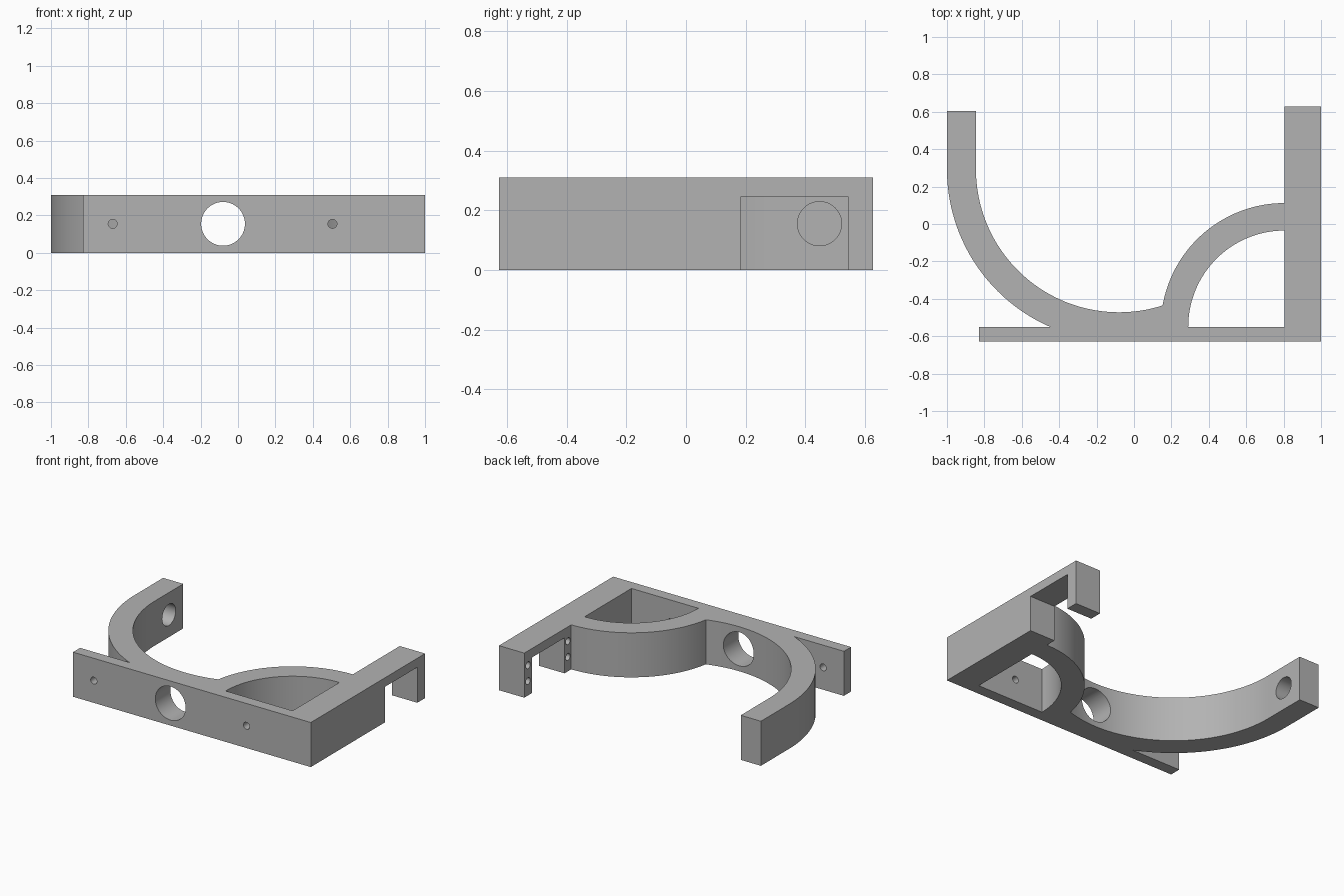
import bpy, bmesh, math
from mathutils import Matrix, Vector

if "Cube" in bpy.data.objects:
    bpy.data.objects.remove(bpy.data.objects["Cube"])

H = 0.31                       # bracket height
FRONT, BACK = -0.628, 0.628    # depth limits
WALL = -0.55                   # rear face of the front plate
BIG, R_IN, R_OUT = Vector((-0.08, 0.293)), 0.765, 0.92      # large curved arm
SMALL, S_IN, S_OUT = Vector((0.805, -0.55)), 0.515, 0.662   # small curved rib
ARM_X = 0.805                  # inner face of the right arm

grey = bpy.data.materials.new("plain grey")
grey.diffuse_color = (0.45, 0.45, 0.45, 1)
grey.use_nodes = True
grey.node_tree.nodes["Principled BSDF"].inputs["Base Color"].default_value = grey.diffuse_color


def arc(centre, r, a0, a1, n):
    """Points along an arc, angles in radians."""
    return [(centre.x + r * math.cos(a0 + (a1 - a0) * i / n),
             centre.y + r * math.sin(a0 + (a1 - a0) * i / n)) for i in range(n + 1)]


def make_object(name, bm):
    bmesh.ops.recalc_face_normals(bm, faces=bm.faces)
    me = bpy.data.meshes.new(name)
    bm.to_mesh(me)
    bm.free()
    me.materials.append(grey)
    ob = bpy.data.objects.new(name, me)
    bpy.context.collection.objects.link(ob)
    return ob


def prism(name, pts, z0, z1):
    """Extrude a flat outline upward."""
    bm = bmesh.new()
    face = bm.faces.new([bm.verts.new((x, y, z0)) for x, y in pts])
    ext = bmesh.ops.extrude_face_region(bm, geom=[face])
    verts = [v for v in ext["geom"] if isinstance(v, bmesh.types.BMVert)]
    bmesh.ops.translate(bm, verts=verts, vec=(0, 0, z1 - z0))
    return make_object(name, bm)


def cylinder(name, centre, r, length, axis, n=32):
    bm = bmesh.new()
    rot = Matrix.Rotation(math.pi / 2, 4, 'Y' if axis == 'X' else 'X')
    bmesh.ops.create_cone(bm, cap_ends=True, segments=n, radius1=r, radius2=r,
                          depth=length, matrix=Matrix.Translation(centre) @ rot)
    return make_object(name, bm)


# Where the small rib meets the inside of the large arm
d = SMALL - BIG
a_big = math.atan2(d.y, d.x) - math.acos(
    (R_IN ** 2 + d.length_squared - S_OUT ** 2) / (2 * R_IN * d.length))
meet = BIG + R_IN * Vector((math.cos(a_big), math.sin(a_big))) - SMALL
a_small = math.atan2(meet.y, meet.x)
a_wall = 2 * math.pi - math.pi + math.asin((BIG.y - WALL) / R_OUT)

# Bracket outline: plate, right arm, small rib, large arm
outline = [(-0.83, FRONT), (1, FRONT), (1, BACK), (ARM_X, BACK)]
outline += arc(SMALL, S_OUT, math.pi / 2, a_small, 40)
outline += arc(BIG, R_IN, a_big, -math.pi, 64)[1:]
outline += [(BIG.x - R_IN, 0.605), (-1, 0.605)]
outline += arc(BIG, R_OUT, math.pi, a_wall, 44)
outline += [(-0.83, WALL)]
bracket = prism("bracket", outline, 0, H)

# Cutters: quarter-round pocket and the notch under the right arm
cutters = [
    prism("pocket_cutter", [tuple(SMALL)] + arc(SMALL, S_IN, math.pi / 2, math.pi, 40),
          -0.1, H + 0.1),
    prism("notch_cutter", [(0.7, 0.185), (1.1, 0.185), (1.1, 0.543), (0.7, 0.543)], -0.1, 0.247),
    cylinder("centre_hole_cutter", (-0.08, -0.55, H / 2), 0.117, 0.6, 'Y', 64),
    cylinder("side_hole_cutter", (-0.845, 0.448, H / 2), 0.074, 0.2, 'X', 48),
]
# Screw holes in the front plate
for x in (-0.67, 0.505):
    cutters.append(cylinder("plate_hole_cutter", (x, -0.59, H / 2), 0.024, 0.16, 'Y'))
# Blind screw holes on both sides of the notch
for y in (0.148, 0.586):
    for z in (0.1, 0.21):
        cutters.append(cylinder("arm_hole_cutter", (ARM_X, y, z), 0.024, 0.2, 'X'))

bpy.context.view_layer.objects.active = bracket
bracket.select_set(True)
for c in cutters:
    mod = bracket.modifiers.new("cut", 'BOOLEAN')
    mod.operation, mod.solver, mod.object = 'DIFFERENCE', 'EXACT', c
    bpy.ops.object.modifier_apply(modifier=mod.name)
    bpy.data.objects.remove(c)
bpy.ops.object.shade_smooth_by_angle(angle=math.radians(20))
